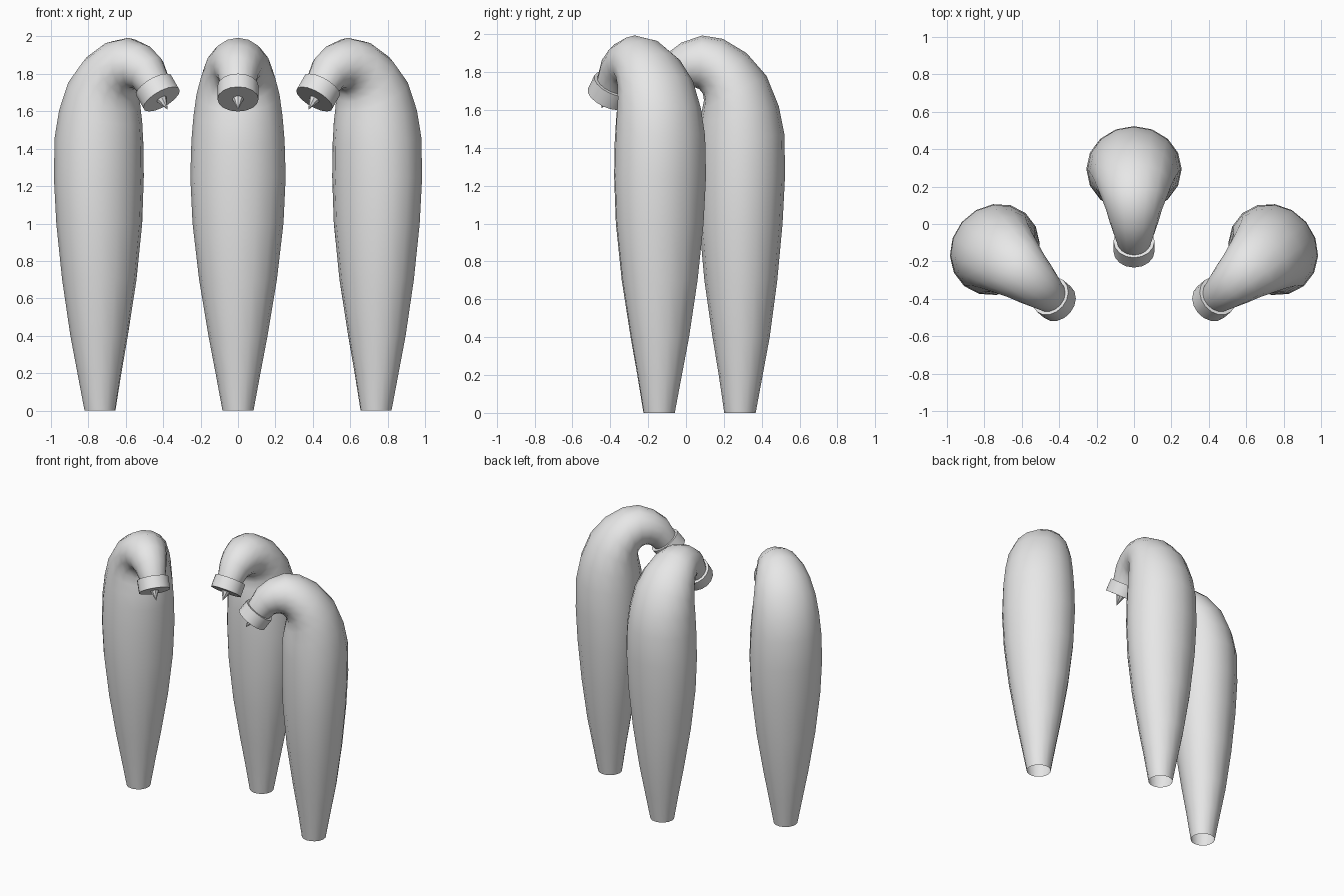
import bpy, bmesh, math
from mathutils import Vector, Matrix

if "Cube" in bpy.data.objects:
    bpy.data.objects.remove(bpy.data.objects["Cube"])

SIDES = 16
grey = bpy.data.materials.new("light_grey")
grey.diffuse_color = (0.8, 0.8, 0.8, 1)
grey.use_nodes = True
grey.node_tree.nodes["Principled BSDF"].inputs["Base Color"].default_value = grey.diffuse_color

# Cross-sections: outer (u, z), inner (u, z), half width; u runs along the bend
STATIONS = [
    (-.083, 0, .083, 0, .083),
    (-.120, .2, .112, .2, .120),
    (-.157, .4, .145, .4, .158),
    (-.197, .7, .188, .7, .208),
    (-.225, 1.0, .215, 1.0, .243),
    (-.238, 1.25, .222, 1.25, .255),
    (-.235, 1.47, .222, 1.42, .249),
    (-.205, 1.62, .215, 1.53, .238),
    (-.140, 1.78, .200, 1.60, .222),
    (-.035, 1.90, .190, 1.65, .200),
    (.090, 1.975, .195, 1.685, .175),
    (.200, 1.993, .215, 1.71, .150),
    (.310, 1.955, .240, 1.72, .130),
    (.395, 1.89, .270, 1.715, .110),
    (.452, 1.789, .308, 1.681, .090),
]
AIM = Vector((0, -.6, -.8))          # direction the nozzle points
FACE = Vector((0, -.43, 1.665))      # centre of the nozzle face


def finish(bm, name, place):
    bmesh.ops.recalc_face_normals(bm, faces=bm.faces)
    mesh = bpy.data.meshes.new(name)
    bm.to_mesh(mesh)
    bm.free()
    mesh.materials.append(grey)
    ob = bpy.data.objects.new(name, mesh)
    bpy.context.collection.objects.link(ob)
    ob.matrix_world = place
    bpy.ops.object.select_all(action='DESELECT')
    ob.select_set(True)
    bpy.context.view_layer.objects.active = ob
    bpy.ops.object.shade_smooth_by_angle(angle=math.radians(40))


def body(name, place):
    bm = bmesh.new()
    rings = []
    for ou, oz, iu, iz, half in STATIONS:
        outer, inner = Vector((0, -ou, oz)), Vector((0, -iu, iz))
        mid, arm = (outer + inner) / 2, (outer - inner) / 2
        ring = []
        for k in range(SIDES):
            a = math.tau * k / SIDES
            ring.append(bm.verts.new(mid + arm * math.cos(a) + Vector((half * math.sin(a), 0, 0))))
        rings.append(ring)
    for lo, hi in zip(rings, rings[1:]):
        for k in range(SIDES):
            n = (k + 1) % SIDES
            bm.faces.new((lo[k], lo[n], hi[n], hi[k]))
    finish(bm, name, place)


def cone(name, place, sides, r1, r2, depth, start):
    # cone or cylinder that starts at a distance along the nozzle axis
    bm = bmesh.new()
    mat = (Matrix.Translation(FACE + AIM * (start + depth / 2))
           @ AIM.to_track_quat('Z', 'Y').to_matrix().to_4x4())
    bmesh.ops.create_cone(bm, cap_ends=True, segments=sides, radius1=r1,
                          radius2=r2, depth=depth, matrix=mat)
    finish(bm, name, place)


# Three bent tubes, the outer two turned inward
for side, x, y, turn in (("left", -.738, -.142, 50), ("centre", 0, .285, 0), ("right", .738, -.142, -50)):
    place = Matrix.Translation((x, y, 0)) @ Matrix.Rotation(math.radians(turn), 4, 'Z')
    body(side + "_bent_tube", place)
    cone(side + "_nozzle_ring", place, SIDES, .11, .11, .088, -.088)
    cone(side + "_nozzle_spike", place, 8, .03, 0, .07, 0)
